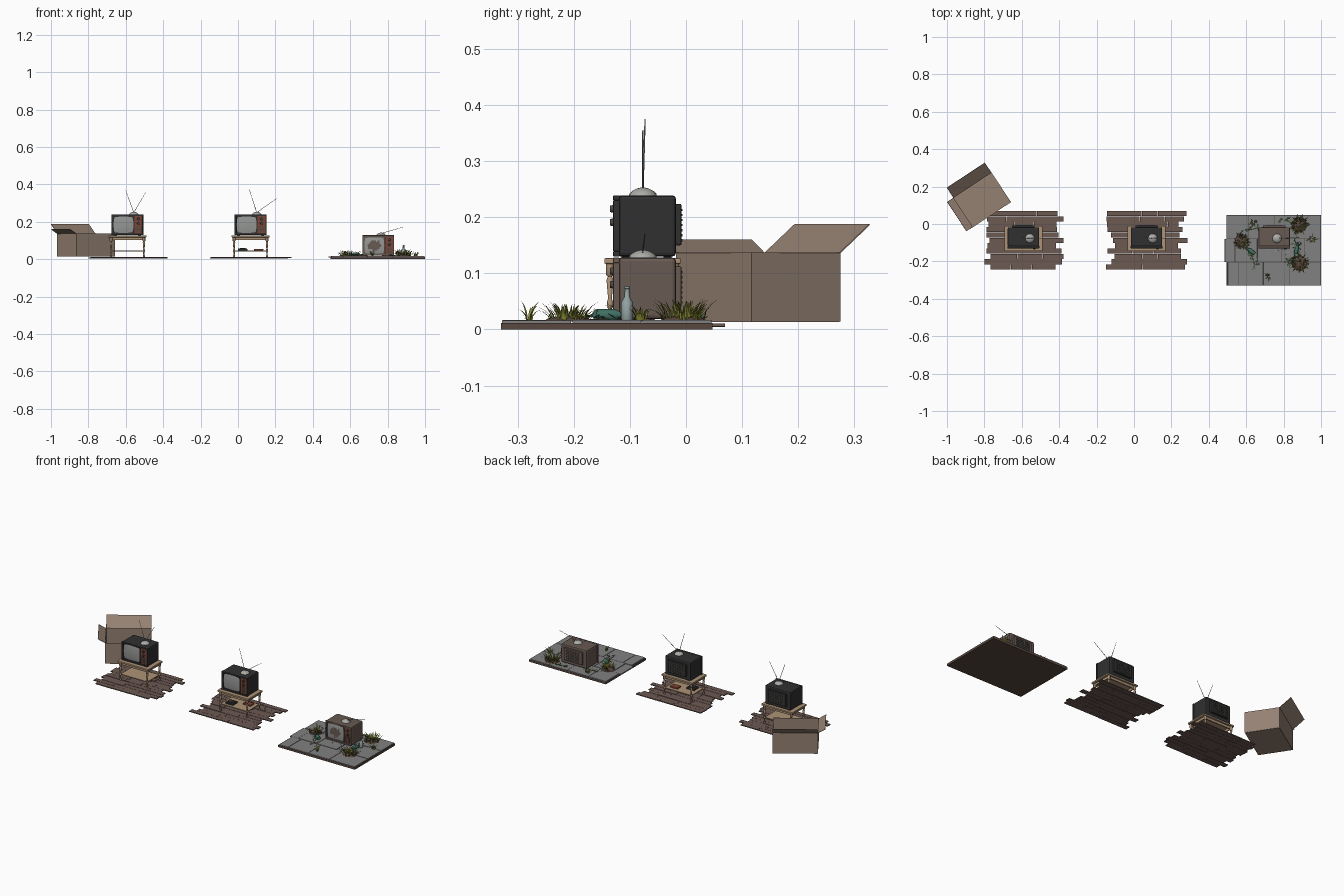
import bpy, bmesh, math, random
from mathutils import Vector, Matrix

if "Cube" in bpy.data.objects:
    bpy.data.objects.remove(bpy.data.objects["Cube"])
random.seed(4)
R = random.uniform
mats = {}

def mat(c):
    if c not in mats:
        mats[c] = bpy.data.materials.new("colour_%d" % len(mats))
        mats[c].diffuse_color = (*c, 1)
    return mats[c]

BLACK, DARK, GREY = (.03, .03, .03), (.07, .065, .06), (.3, .31, .3)
RED, TAN, PLANK = (.22, .06, .035), (.42, .29, .18), (.15, .1, .085)
RUST, CARD, STONE = (.14, .1, .085), (.3, .22, .17), (.22, .22, .22)
SOIL, GREEN, GLASS, METAL = (.1, .065, .05), (.22, .23, .03), (.05, .16, .12), (.4, .4, .38)

def add(name, bm, col, smooth=False):
    me = bpy.data.meshes.new(name)
    bm.to_mesh(me)
    bm.free()
    ob = bpy.data.objects.new(name, me)
    bpy.context.collection.objects.link(ob)
    me.materials.append(mat(col))
    if smooth:
        bpy.ops.object.select_all(action='DESELECT')
        bpy.context.view_layer.objects.active = ob
        ob.select_set(True)
        bpy.ops.object.shade_smooth_by_angle(angle=math.radians(40))
    return ob

def put_box(bm, x0, x1, y0, y1, z0, z1):
    m = Matrix.Translation(((x0+x1)/2, (y0+y1)/2, (z0+z1)/2)) @ Matrix.Diagonal((x1-x0, y1-y0, z1-z0, 1))
    bmesh.ops.create_cube(bm, size=1, matrix=m)

def boxes(name, col, *bs, bevel=0):
    bm = bmesh.new()
    for b in bs:
        put_box(bm, *b)
    ob = add(name, bm, col)
    if bevel:
        mod = ob.modifiers.new("bevel", 'BEVEL')
        mod.width, mod.segments = bevel, 2
    return ob

def lathe(name, col, prof, loc, seg=12, rot=(0, 0, 0), smooth=True):
    bm = bmesh.new()
    rings = [[bm.verts.new((r*math.cos(t*math.tau/seg), r*math.sin(t*math.tau/seg), z))
              for t in range(seg)] for r, z in prof]
    for a, b in zip(rings, rings[1:]):
        for i in range(seg):
            j = (i+1) % seg
            bm.faces.new((a[i], a[j], b[j], b[i]))
    bm.faces.new(rings[0][::-1])
    bm.faces.new(rings[-1])
    ob = add(name, bm, col, smooth)
    ob.location, ob.rotation_euler = loc, rot
    return ob

def rod(name, col, a, b, r):
    a, b = Vector(a), Vector(b)
    return lathe(name, col, [(r, 0), (r*.6, (b-a).length)], a, 6,
                 (b-a).to_track_quat('Z', 'Y').to_euler())

def television(tag, x, z, body, tips, dome_x, broken=False):
    # cabinet and front frame
    w, h = .084, .112
    boxes(tag+"_cabinet", body, (x-w, x+w, -.122, -.018, z+.003, z+h), bevel=.006)
    f0, f1 = -.13, -.118
    boxes(tag+"_front_frame", body, (x-w-.001, x+w+.001, f0, f1, z+h-.009, z+h),
          (x-w-.001, x+w+.001, f0, f1, z+.003, z+.012), (x-w-.001, x-w+.008, f0, f1, z+.012, z+h-.009),
          (x+w-.005, x+w+.001, f0, f1, z+.012, z+h-.009), (x+.034, x+.038, f0, f1, z+.012, z+h-.009), bevel=.0015)
    # bulging tube with rounded corners
    bm = bmesh.new()
    bmesh.ops.create_grid(bm, x_segments=12, y_segments=10, size=1)
    for v in bm.verts:
        a, b = v.co.x, v.co.y
        k = 1 - .1*(a*a*b*b)
        v.co = (x-.021+a*k*.053, -.1225-.006*(1-a*a*.6)*(1-b*b*.6), z+.057+b*k*.044)
    if broken:
        hole = [f for f in bm.faces if ((f.calc_center_median().x-x+.021)/.053)**2
                + ((f.calc_center_median().z-z-.057)/.044)**2 < R(.2, .55)]
        bmesh.ops.delete(bm, geom=hole, context='FACES')
    add(tag+"_screen", bm, GREY, True)
    # control panel, dials and speaker slats
    boxes(tag+"_control_panel", RED, (x+.038, x+.079, -.126, -.118, z+.012, z+h-.009))
    for dz in (.088, .064):
        lathe(tag+"_dial", DARK, [(.010, 0), (.010, .003), (.007, .004), (.006, .009)],
              (x+.0585, -.126, z+dz), 14, (math.pi/2, 0, 0))
    boxes(tag+"_speaker_slats", DARK, *[(x+.043, x+.074, -.1275, -.125, z+.018+i*.006, z+.021+i*.006) for i in range(6)])
    # rear housing with vents
    boxes(tag+"_rear_housing", body, (x-.06, x+.06, -.02, -.008, z+.023, z+.097), bevel=.003)
    boxes(tag+"_rear_vents", DARK, *[(x-.045, x+.045, -.01, -.006, z+.03+i*.009, z+.034+i*.009) for i in range(7)])
    boxes(tag+"_feet", BLACK, *[(x+a*.065-.008, x+a*.065+.008, y, y+.014, z, z+.004) for a in (-1, 1) for y in (-.115, -.04)])
    # aerial
    lathe(tag+"_aerial_dome", METAL, [(.025, 0), (.024, .004), (.019, .009), (.011, .013), (.003, .015)],
          (dome_x, -.077, z+h-.001), 16)
    for i, (tx, tz) in enumerate(tips):
        rod(tag+"_aerial_rod", METAL, (dome_x, -.077, z+h+.01), (tx, -.073-.004*i, tz), .0016)

def table(tag, x):
    y = -.0775
    boxes(tag+"_top", TAN, (x-.102, x+.102, y-.068, y+.068, .117, .127), bevel=.002)
    boxes(tag+"_apron", TAN, (x-.088, x+.088, y-.058, y-.052, .103, .117), (x-.088, x+.088, y+.052, y+.058, .103, .117),
          (x-.09, x-.084, y-.055, y+.055, .103, .117), (x+.084, x+.09, y-.055, y+.055, .103, .117))
    boxes(tag+"_shelf", TAN, (x-.088, x+.088, y-.056, y+.056, .041, .046))
    prof = [(.004, 0), (.006, .005), (.0035, .012), (.004, .028), (.006, .033), (.006, .038), (.0035, .045),
            (.0065, .078), (.004, .084), (.0075, .088), (.0075, .107)]
    for a in (-1, 1):
        for b in (-1, 1):
            lathe(tag+"_leg", TAN, prof, (x+a*.088, y+b*.058, .01), 10)

def plank_floor(tag, x):
    bs, rows = [], 11
    for i in range(rows):
        y = -.245 + i*.315/rows
        a, b = x-R(.165, .22), x+R(.165, .22)
        cuts = [a, x+R(-.1, -.02), x+R(.03, .12), b]
        for p, q in zip(cuts, cuts[1:]):
            dz = R(0, .002)
            bs.append((p+.0007, q-.0007, y+.0006, y+.315/rows-.0006, .004+dz, .009+dz))
    boxes(tag, PLANK, *bs)

# two indoor sets
for tag, x in (("left", -.591), ("middle", .067)):
    plank_floor(tag+"_plank_floor", x)
    table(tag+"_table", x)
television("left_television", -.591, .127, BLACK, [(-.60, .366), (-.495, .355)], -.557)
television("middle_television", .067, .127, BLACK, [(.06, .375), (.207, .325)], .10)

# things on the middle shelf
boxes("console", BLACK, (.0, .05, -.12, -.075, .046, .056), (.01, .04, -.112, -.085, .056, .059), bevel=.002)
boxes("red_case", RED, (.085, .135, -.075, -.04, .046, .055), bevel=.002)

# open cardboard box, two flaps up
U, V = Vector((.835, .55, 0)), Vector((.55, -.835, 0))
A = Vector((-.965, .14, .013))
def bp(u, v, z): return A + U*u + V*v + Vector((0, 0, z))
bm = bmesh.new()
L, W, H = .243, .187, .124
lo = [bm.verts.new(bp(*p, 0)) for p in ((0, 0), (L, 0), (L, W), (0, W))]
hi = [bm.verts.new(bp(*p, H)) for p in ((0, 0), (L, 0), (L, W), (0, W))]
bm.faces.new(lo)
for i in range(4):
    j = (i+1) % 4
    bm.faces.new((lo[i], lo[j], hi[j], hi[i]))
for i, j, off in ((0, 1, (0, -.064, .051)), (3, 0, (-.04, 0, .023))):
    d = U*off[0] + V*off[1] + Vector((0, 0, off[2]))
    p, q = bm.verts.new(hi[i].co+d), bm.verts.new(hi[j].co+d)
    bm.faces.new((hi[i], hi[j], q, p))
ob = add("cardboard_box", bm, CARD)
ob.modifiers.new("thickness", 'SOLIDIFY').thickness = .002

# outdoor paving
boxes("soil_base", SOIL, (.495, 1.0, -.33, .047, 0, .012))
tiles = []
for r, xs in enumerate(((.5, .56, .69, .83, .998), (.484, .54, .66, .79, .91, .998), (.495, .61, .75, .87, .998))):
    y = -.329 + r*.1253
    for a, b in zip(xs, xs[1:]):
        dz = R(-.001, .001)
        tiles.append((a+.001, b-.001, y+.001, y+.124, .008, .016+dz))
boxes("paving_slabs", STONE, *tiles, bevel=.001)
television("ruined_television", .75, .016, RUST, [(.885, .172), (.80, .137)], .765, True)

def grass(name, cx, cy, rad, n, hgt):
    bm = bmesh.new()
    for _ in range(n):
        t, r = R(0, math.tau), rad*math.sqrt(R(0, 1))
        base = Vector((cx+r*math.cos(t), cy+r*math.sin(t), .015))
        d = Vector((math.cos(t), math.sin(t), 0))
        s = Vector((-d.y, d.x, 0)) * .0022
        h, lean = hgt*R(.5, 1), R(.008, .028)
        prev = None
        for k, wd in ((0, 1), (.4, .9), (.75, .6), (1, .1)):
            c = base + d*lean*k*k + Vector((0, 0, h*(k-.15*k**3)))
            cur = (bm.verts.new(c-s*wd), bm.verts.new(c+s*wd))
            if prev:
                bm.faces.new((prev[0], prev[1], cur[1], cur[0]))
            prev = cur
    add(name, bm, GREEN)

# grass clumps on soil mounds
for cx, cy, rad, n, h in ((.575, -.09, .035, 60, .04), (.885, -.005, .04, 75, .047), (.885, -.21, .04, 70, .04),
                          (.72, -.28, .006, 10, .042), (.64, .01, .012, 14, .035), (.95, -.08, .012, 16, .034)):
    grass("grass_clump", cx, cy, rad, n, h)
    if rad > .02:
        lathe("soil_mound", SOIL, [(rad*1.15, 0), (rad*.9, .006), (rad*.45, .01), (.003, .011)], (cx, cy, .014), 9, smooth=False)

# creeping vines with leaves
def vine(pts):
    cu = bpy.data.curves.new("vine", 'CURVE')
    cu.dimensions, cu.bevel_depth, cu.bevel_resolution = '3D', .0012, 1
    sp = cu.splines.new('POLY')
    sp.points.add(len(pts)-1)
    bm = bmesh.new()
    for i, p in enumerate(pts):
        sp.points[i].co = (*p, 1)
        for _ in range(3):
            t, s = R(0, math.tau), R(.006, .011)
            d, n = Vector((math.cos(t), math.sin(t), R(.1, .6))), Vector((-math.sin(t), math.cos(t), R(-.2, .2)))
            o = Vector(p) + Vector((R(-.012, .012), R(-.012, .012), .002))
            bm.faces.new([bm.verts.new(o+q) for q in (d*0, d*s+n*s*.5, d*s*2, d*s-n*s*.5)])
    add("vine_leaves", bm, (.07, .13, .06))
    ob = bpy.data.objects.new("vine", cu)
    cu.materials.append(mat((.12, .08, .04)))
    bpy.context.collection.objects.link(ob)

for x, y, ang, n in ((.60, -.03, .6, 6), (.62, -.15, -.7, 6), (.86, -.08, -1.2, 6), (.84, .02, 2.6, 5), (.87, -.17, 3.6, 5)):
    pts = []
    for i in range(n):
        pts.append((x, y, .018))
        ang += R(-.6, .6)
        x, y = x+.018*math.cos(ang), y+.018*math.sin(ang)
    vine(pts)

# bottles and broken glass
bottle = [(.009, 0), (.0105, .003), (.0105, .032), (.0045, .043), (.004, .056), (.005, .057), (.005, .061)]
lathe("standing_bottle", (.3, .38, .37), bottle, (.885, -.105, .016), 12)
lathe("lying_bottle", GLASS, bottle, (.865, -.158, .026), 12, (-math.pi/2, 0, -.2))
lathe("second_lying_bottle", GLASS, bottle, (.645, -.16, .026), 12, (-math.pi/2, 0, .9))
bm = bmesh.new()
for _ in range(24):
    c, s = Vector((.85+R(-.14, .05), -.15+R(-.02, .03), .0185)), .006
    bm.faces.new([bm.verts.new(c+Vector((R(-s, s), R(-s, s), R(-.001, .003)))) for _ in range(3)])
add("glass_shards", bm, METAL)

for m in bpy.data.materials:
    if m.users and not m.is_grease_pencil:
        m.use_nodes = True
        m.node_tree.nodes["Principled BSDF"].inputs["Base Color"].default_value = m.diffuse_color
